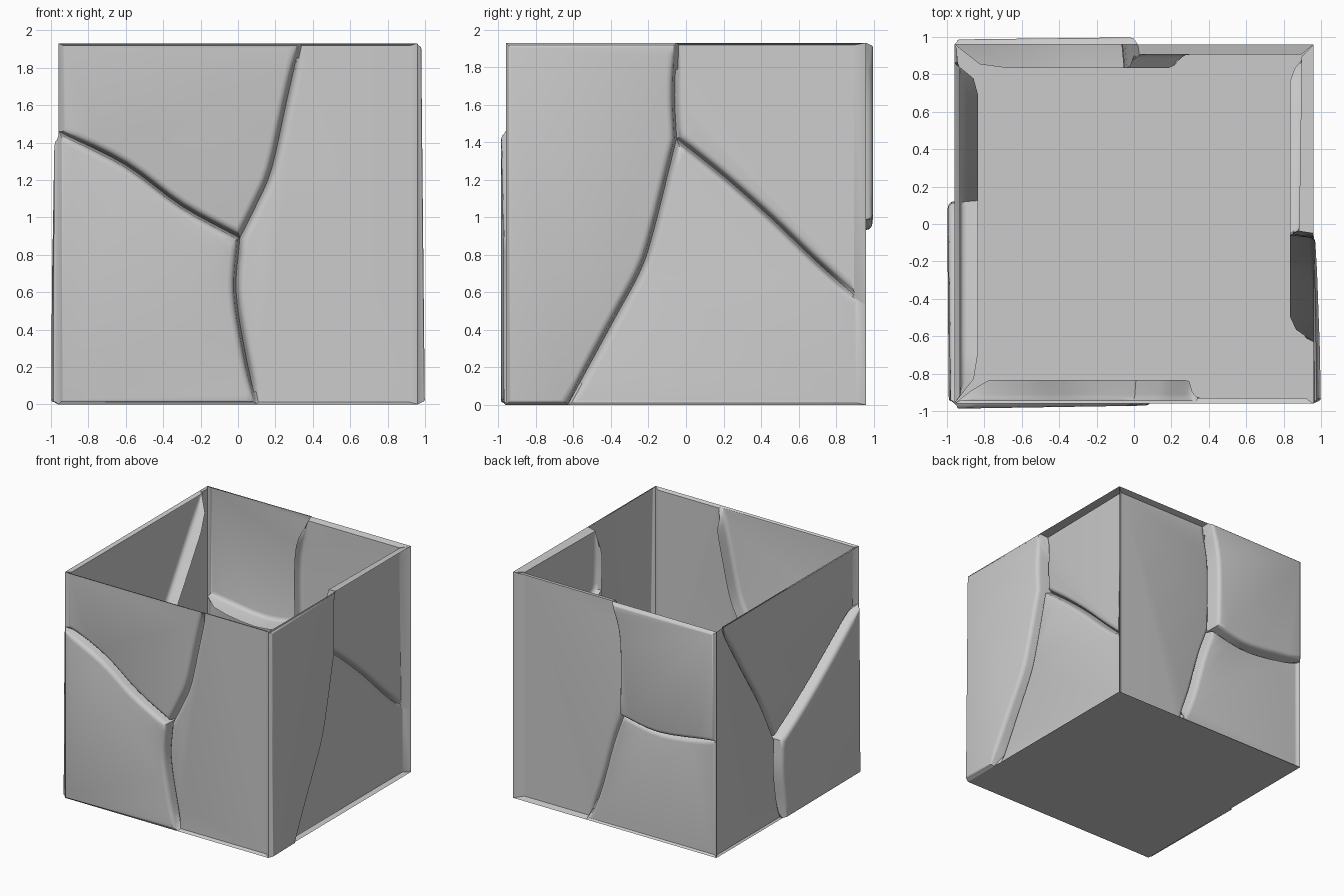
import bpy, bmesh, math
from mathutils import Vector, Matrix

if "Cube" in bpy.data.objects:
    bpy.data.objects.remove(bpy.data.objects["Cube"], do_unlink=True)

W, H = 0.96, 1.93        # half width and height of the box
DEPTH = 0.125            # how far the cracks fold into the box
TAPER = 0.16             # cracks get shallow this close to a wall border

grey = bpy.data.materials.new("stone_grey")
grey.use_nodes = True
colour = (0.6, 0.6, 0.6, 1)
grey.diffuse_color = colour
grey.node_tree.nodes["Principled BSDF"].inputs["Base Color"].default_value = colour


def smooth_path(points, steps=4):
    """Catmull-Rom curve through the points."""
    p = [Vector(q) for q in points]
    p = [2 * p[0] - p[1]] + p + [2 * p[-1] - p[-2]]
    out = []
    for a, b, c, d in zip(p, p[1:], p[2:], p[3:]):
        for k in range(steps):
            t = k / steps
            out.append(0.5 * (2 * b + (c - a) * t + (2 * a - 5 * b + 4 * c - d) * t * t
                              + (3 * b - a - 3 * c + d) * t ** 3))
    return out + [p[-2]]


def border_distance(p):
    return max(0, min(W - abs(p.x), p.y, H - p.y))


def on_border(p):
    return border_distance(p) < 1e-4


def inset(loop, groove, border, height):
    """Offset a counter-clockwise loop inwards; recessed panels mitre at the corners."""
    n = len(loop)
    lines = []
    for i in range(n):
        a, b = loop[i], loop[(i + 1) % n]
        d, mid = (b - a).normalized(), (a + b) / 2
        dist = groove
        if on_border(mid):
            dist = border
            if W - abs(mid.x) < 1e-4:
                dist += max(0, -height(mid))
        lines.append((Vector((-d.y, d.x)), dist))
    out = []
    for i in range(n):
        (n1, d1), (n2, d2) = lines[i - 1], lines[i]
        det = n1.x * n2.y - n1.y * n2.x
        if abs(det) < 0.02:
            move = n2 * d2
        else:
            move = Vector((d1 * n2.y - d2 * n1.y, n1.x * d2 - n2.x * d1)) / det
        out.append(loop[i] + move)
    return out


def angle(p):
    return math.atan2(p.y - H / 2, p.x)


def panel_outline(first, second):
    """Crack, border corners, next crack back to the junction."""
    start = angle(first[-1])
    turn = lambda p: (angle(p) - start) % math.tau
    corners = [Vector(c) for c in ((W, 0), (W, H), (-W, H), (-W, 0))]
    corners = sorted((c for c in corners if turn(c) < turn(second[-1])), key=turn)
    return first + corners + second[:0:-1]


def add_panel(bm, loop, lift):
    """Shell with a rounded lip whose skirt folds down to the cracks and borders."""
    base, tilt_u, tilt_v = lift
    height = lambda p: base + tilt_u * p.x + tilt_v * p.y
    rings = [[bm.verts.new((p.x, -W + DEPTH * min(1, border_distance(p) / TAPER), p.y))
              for p in loop]]
    for step in range(4):
        a = step * math.pi / 6
        run, drop = 1 - math.cos(a), 1 - math.sin(a)
        ring = []
        for src, p in zip(loop, inset(loop, 0.012 + 0.035 * run, 0.012 + 0.015 * run, height)):
            out = height(p)
            if not on_border(src):
                out -= 0.035 * drop * min(1, border_distance(src) / TAPER)
            elif out > 0:
                out -= min(0.015, out) * drop
            ring.append(bm.verts.new((p.x, -W - out, p.y)))
        rings.append(ring)
    for lower, upper in zip(rings, rings[1:]):
        for i in range(len(loop)):
            j = (i + 1) % len(loop)
            bm.faces.new((lower[i], lower[j], upper[j], upper[i]))
    bm.faces.new(rings[-1])


def finish(name, bm):
    mesh = bpy.data.meshes.new(name)
    bm.to_mesh(mesh)
    bm.free()
    mesh.materials.append(grey)
    obj = bpy.data.objects.new(name, mesh)
    bpy.context.collection.objects.link(obj)
    bpy.ops.object.select_all(action='DESELECT')
    obj.select_set(True)
    bpy.context.view_layer.objects.active = obj
    bpy.ops.object.shade_smooth_by_angle(angle=math.radians(40))


def add_wall(name, quarter_turns, junction, cracks, lifts):
    """Wall of three panels; cracks run counter-clockwise from the junction."""
    paths = [smooth_path([junction] + c) for c in cracks]
    bm = bmesh.new()
    for i in range(3):
        add_panel(bm, panel_outline(paths[i], paths[(i + 1) % 3]), lifts[i])
    bmesh.ops.remove_doubles(bm, verts=bm.verts, dist=0.0005)
    bm.transform(Matrix.Rotation(quarter_turns * math.pi / 2, 4, 'Z'))
    finish(name, bm)


# Four cracked walls, each panel raised or sunk: (offset, slope across, slope up)
add_wall("front_wall", 0, (0.01, 0.89), [
    [(0.1, 1.07), (0.18, 1.26), (0.26, 1.62), (0.33, H)],
    [(-0.3, 1.06), (-0.6, 1.28), (-W, 1.46)],
    [(-0.01, 0.6), (0.04, 0.27), (0.1, 0)],
], [(-0.015, 0, 0), (0.012, -0.016, 0), (-0.03, 0, 0)])

add_wall("left_side_wall", 1, (-0.05, 1.42), [
    [(0.2, 1.22), (0.45, 1.0), (0.7, 0.76), (W, 0.53)],
    [(-0.06, 1.65), (-0.05, H)],
    [(-0.18, 0.9), (-0.25, 0.7), (-0.38, 0.46), (-0.63, 0)],
], [(-0.05, 0.015, -0.014), (0.022, -0.018, -0.01), (-0.04, 0, 0)])

add_wall("back_wall", 2, (0.05, 0.98), [
    [(0.43, 0.92), (W, 0.99)],
    [(0.05, 1.6), (-0.02, H)],
    [(-0.05, 0.7), (-0.16, 0.3), (-0.27, 0)],
], [(0.038, -0.012, 0), (-0.055, 0, 0), (-0.02, 0, 0)])

add_wall("right_side_wall", 3, (-0.125, 0.69), [
    [(0.14, 0.85), (0.45, 1.06), (W, 1.44)],
    [(-0.32, 1.07), (-0.54, 1.42), (-0.86, H)],
    [(-0.13, 0.4), (-0.07, 0)],
], [(-0.03, 0, 0), (-0.015, 0, 0), (0.038, -0.008, -0.006)])

# Floor of the open box
bm = bmesh.new()
corners = [bm.verts.new((x * W, y * W, 0)) for x, y in ((-1, -1), (-1, 1), (1, 1), (1, -1))]
bm.faces.new(corners)
finish("floor", bm)
